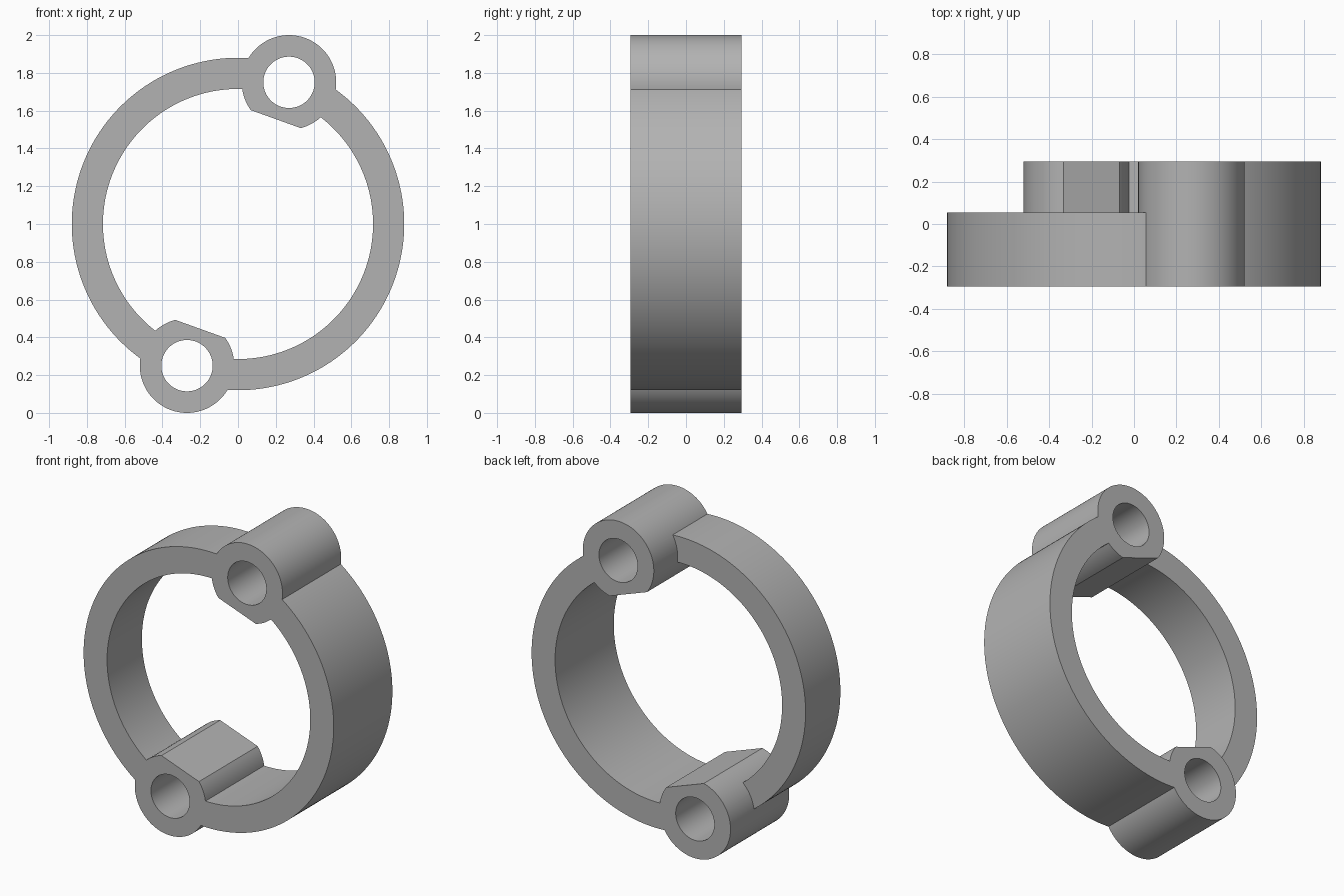
import bpy, bmesh
from math import pi, cos, sin, acos, atan2, hypot, radians

cube = bpy.data.objects.get("Cube")
if cube:
    bpy.data.objects.remove(cube, do_unlink=True)

FRONT, BACK, STEP = -0.295, 0.295, 0.055
CENTER_Z = 1.0
RING_OUT, RING_IN = 0.88, 0.715
BOSS_X, BOSS_Z = 0.27, 0.75          # measured from the ring centre
BOSS_R, HOLE_R, FLAT = 0.25, 0.136, 0.207
BOSS_ANGLE = atan2(BOSS_Z, BOSS_X)

grey = bpy.data.materials.new("plain grey")
grey.use_nodes = True
grey.diffuse_color = (0.45, 0.45, 0.45, 1)
grey.node_tree.nodes["Principled BSDF"].inputs["Base Color"].default_value = grey.diffuse_color


def polar(cx, cz, r, a):
    return cx + r * cos(a), cz + r * sin(a)


def extrude_band(name, outer, inner, y0, y1, closed):
    """Solid between two matching outlines, extruded along y."""
    bm = bmesh.new()
    rows = [[bm.verts.new((x, y, z)) for x, z in line]
            for line, y in ((outer, y0), (inner, y0), (inner, y1), (outer, y1))]
    n = len(outer)
    for i in range(n if closed else n - 1):
        j = (i + 1) % n
        for k in range(4):
            a, b = rows[k], rows[(k + 1) % 4]
            bm.faces.new((a[i], a[j], b[j], b[i]))
    if not closed:
        bm.faces.new([r[0] for r in rows])
        bm.faces.new([r[-1] for r in rows])
    bmesh.ops.recalc_face_normals(bm, faces=bm.faces)
    mesh = bpy.data.meshes.new(name)
    bm.to_mesh(mesh)
    bm.free()
    mesh.materials.append(grey)
    obj = bpy.data.objects.new(name, mesh)
    bpy.context.collection.objects.link(obj)
    return obj


def half_ring(name, start, back):
    # Both ends stop inside the boss walls, clear of the holes
    gap, steps = radians(13), 90
    angles = [start + gap + (pi - 2 * gap) * i / steps for i in range(steps + 1)]
    return extrude_band(name, [polar(0, CENTER_Z, RING_OUT, a) for a in angles],
                        [polar(0, CENTER_Z, RING_IN, a) for a in angles], FRONT, back, False)


def boss(name, side):
    # Round tube with a flat facing the ring centre
    cx, cz = side * BOSS_X, CENTER_Z + side * BOSS_Z
    inward = BOSS_ANGLE + (pi if side > 0 else 0)
    half = acos(FLAT / BOSS_R)
    turns = [-half + 2 * half * i / 16 for i in range(16)]
    turns += [half + 2 * (pi - half) * i / 72 for i in range(72)]
    radius = [FLAT / cos(t) if t < half else BOSS_R for t in turns]
    return extrude_band(name, [polar(cx, cz, r, inward + t) for r, t in zip(radius, turns)],
                        [polar(cx, cz, HOLE_R, inward + t) for t in turns], FRONT, BACK, True)


# Deep half on the left, shallow half on the right, a boss at each joint
ring = half_ring("clamp_ring", BOSS_ANGLE - pi, BACK)
parts = [half_ring("shallow_half", BOSS_ANGLE, STEP),
         boss("upper_boss", 1), boss("lower_boss", -1)]

# Fuse into one body
bpy.context.view_layer.objects.active = ring
ring.select_set(True)
for part in parts[1:] + parts[:1]:
    mod = ring.modifiers.new("fuse", 'BOOLEAN')
    mod.operation = 'UNION'
    mod.solver = 'EXACT'
    mod.object = part
    bpy.ops.object.modifier_apply(modifier=mod.name)
for part in parts:
    bpy.data.objects.remove(part, do_unlink=True)

bpy.ops.object.select_all(action='DESELECT')
ring.select_set(True)
bpy.context.view_layer.objects.active = ring
bpy.ops.object.shade_smooth_by_angle(angle=radians(20))
